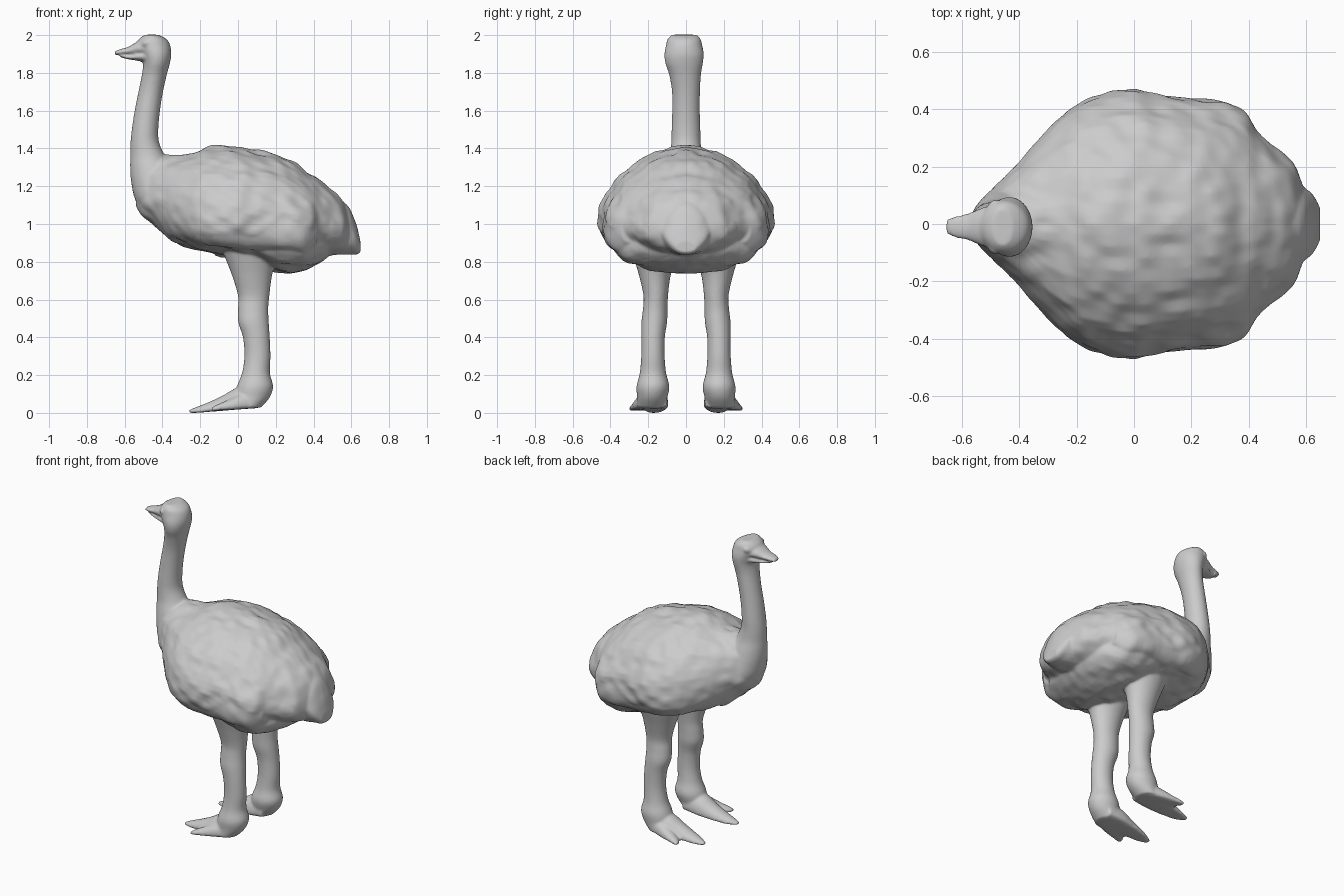
import bpy, bmesh, math
from mathutils import Vector, noise

parts = []


def spline(rows, steps):
    """Catmull-Rom interpolation of section rows."""
    out = []
    for i in range(len(rows) - 1):
        p0, p1, p2 = rows[max(i - 1, 0)], rows[i], rows[i + 1]
        p3 = rows[min(i + 2, len(rows) - 1)]
        for s in range(steps):
            t = s / steps
            out.append([0.5 * (2 * b + (c - a) * t + (2 * a - 5 * b + 4 * c - d) * t * t
                               + (3 * b - a - 3 * c + d) * t ** 3)
                        for a, b, c, d in zip(p0, p1, p2, p3)])
    return out + [list(rows[-1])]


def loft(name, rows, axis, power=(1, 1), lumps=0.0, sides=32, steps=4):
    """Loft ovals. axis 'x': row = x, y, z, ry, rz up, (rz down).
    axis 'z': row = z, x, y, rx, ry. power: upper and lower roundness."""
    bm = bmesh.new()
    rings = []
    for row in spline(rows, steps):
        t, a, b, ra, up = row[:5]
        down = row[5] if len(row) > 5 else up
        ring = []
        for k in range(sides):
            u = 2 * math.pi * k / sides
            c, s = math.cos(u), math.sin(u)
            e = power[0] if s > 0 else power[1]
            p = a + ra * math.copysign(abs(c) ** e, c)
            q = b + (up if s > 0 else down) * math.copysign(abs(s) ** e, s)
            co = Vector((t, p, q)) if axis == 'x' else Vector((p, q, t))
            if lumps:
                key = Vector((co.x * 5, abs(co.y) * 7, co.z * 7))
                n = noise.noise(key) + 0.6 * noise.noise(key * 2.5)
                co += Vector((0, c, s)) * lumps * n
            ring.append(bm.verts.new(co))
        rings.append(ring)
    for r0, r1 in zip(rings, rings[1:]):
        for k in range(sides):
            j = (k + 1) % sides
            bm.faces.new((r0[k], r0[j], r1[j], r1[k]))
    bm.faces.new(rings[0])
    bm.faces.new(rings[-1])
    bmesh.ops.recalc_face_normals(bm, faces=bm.faces)
    mesh = bpy.data.meshes.new(name)
    bm.to_mesh(mesh)
    bm.free()
    ob = bpy.data.objects.new(name, mesh)
    bpy.context.collection.objects.link(ob)
    parts.append(ob)


# Feathered torso
loft("torso", [
    (-0.54, 0, 1.18, 0.05, 0.08, 0.08),
    (-0.50, 0, 1.17, 0.11, 0.15, 0.125),
    (-0.40, 0, 1.13, 0.21, 0.22, 0.17),
    (-0.30, 0, 1.09, 0.33, 0.265, 0.20),
    (-0.20, 0, 1.06, 0.42, 0.33, 0.20),
    (-0.10, 0, 1.04, 0.455, 0.37, 0.195),
    (0.00, 0, 1.03, 0.465, 0.382, 0.205),
    (0.10, 0, 1.02, 0.45, 0.373, 0.20),
    (0.20, 0, 1.01, 0.435, 0.36, 0.20),
    (0.30, 0, 1.00, 0.42, 0.315, 0.19),
    (0.38, 0, 0.99, 0.39, 0.27, 0.17),
    (0.43, 0, 0.99, 0.325, 0.24, 0.15),
    (0.50, 0, 0.98, 0.26, 0.19, 0.12),
    (0.56, 0, 0.97, 0.20, 0.14, 0.09),
    (0.60, 0, 0.96, 0.10, 0.06, 0.05)], 'x', (1.1, 0.82), 0.02, 64, 6)

# Belly plumage behind the legs
loft("belly_plumage", [
    (-0.12, 0, 0.92, 0.22, 0.08), (0.05, 0, 0.90, 0.33, 0.10),
    (0.17, 0, 0.88, 0.37, 0.13), (0.25, 0, 0.875, 0.385, 0.14),
    (0.34, 0, 0.885, 0.37, 0.13), (0.43, 0, 0.90, 0.29, 0.105),
    (0.50, 0, 0.92, 0.15, 0.05)], 'x', (0.85, 1.0), 0.02, 48)

# Drooping tail
loft("tail", [
    (0.40, 0, 1.02, 0.18, 0.20), (0.50, 0, 1.00, 0.17, 0.16),
    (0.58, 0, 0.965, 0.135, 0.13), (0.625, 0, 0.92, 0.105, 0.085),
    (0.648, 0, 0.88, 0.06, 0.035)], 'x', (1.2, 1.1), 0.012)

# Neck and head
loft("neck", [
    (1.02, -0.30, 0, 0.16, 0.19), (1.12, -0.37, 0, 0.17, 0.17),
    (1.22, -0.43, 0, 0.135, 0.13), (1.30, -0.457, 0, 0.114, 0.105),
    (1.36, -0.478, 0, 0.092, 0.086), (1.43, -0.493, 0, 0.076, 0.078),
    (1.50, -0.492, 0, 0.07, 0.076), (1.60, -0.48, 0, 0.067, 0.073),
    (1.70, -0.462, 0, 0.065, 0.074), (1.79, -0.443, -0.005, 0.066, 0.084),
    (1.85, -0.432, -0.01, 0.071, 0.099), (1.90, -0.434, -0.01, 0.081, 0.104),
    (1.95, -0.448, -0.01, 0.088, 0.095), (1.98, -0.452, -0.01, 0.072, 0.087),
    (2.002, -0.457, -0.01, 0.035, 0.065)], 'z')

# Upper and lower bill
loft("upper_bill", [
    (-0.47, -0.01, 1.93, 0.085, 0.045), (-0.53, -0.01, 1.93, 0.066, 0.036),
    (-0.58, -0.01, 1.917, 0.046, 0.021), (-0.625, -0.01, 1.911, 0.037, 0.014),
    (-0.654, -0.01, 1.904, 0.024, 0.010)], 'x')
loft("lower_bill", [
    (-0.47, -0.01, 1.89, 0.08, 0.04), (-0.53, -0.01, 1.885, 0.06, 0.021),
    (-0.58, -0.01, 1.883, 0.04, 0.011), (-0.625, -0.01, 1.891, 0.028, 0.008)], 'x')

for side, tag in ((1, "left"), (-1, "right")):
    # Wing roll along the flank
    loft("wing_" + tag, [
        (-0.22, 0.31 * side, 1.00, 0.07, 0.09), (-0.08, 0.36 * side, 1.00, 0.085, 0.12),
        (0.10, 0.355 * side, 0.99, 0.085, 0.12), (0.25, 0.35 * side, 0.97, 0.085, 0.115),
        (0.35, 0.335 * side, 0.95, 0.08, 0.10), (0.42, 0.30 * side, 0.955, 0.045, 0.06)], 'x', (1, 1), 0.012)
    # Rump feather tufts beside the tail
    loft("rump_tuft_" + tag, [
        (0.40, 0.20 * side, 0.99, 0.10, 0.10), (0.49, 0.19 * side, 0.98, 0.08, 0.075),
        (0.555, 0.185 * side, 0.965, 0.03, 0.035)], 'x')
    # Leg from thigh to ankle
    loft("leg_" + tag, [
        (0.90, 0.07, 0.17 * side, 0.17, 0.13), (0.80, 0.07, 0.165 * side, 0.13, 0.105),
        (0.72, 0.075, 0.165 * side, 0.104, 0.082), (0.62, 0.083, 0.16 * side, 0.083, 0.065),
        (0.55, 0.08, 0.163 * side, 0.08, 0.065), (0.48, 0.082, 0.168 * side, 0.081, 0.068),
        (0.40, 0.097, 0.174 * side, 0.071, 0.062), (0.30, 0.103, 0.175 * side, 0.069, 0.062),
        (0.21, 0.095, 0.175 * side, 0.074, 0.07), (0.14, 0.09, 0.175 * side, 0.096, 0.087),
        (0.08, 0.075, 0.179 * side, 0.092, 0.08), (0.028, 0.045, 0.185 * side, 0.075, 0.075)], 'z')
    # Long main toe, short outer toe and the sole joining them
    loft("main_toe_" + tag, [
        (0.10, 0.175 * side, 0.06, 0.075, 0.08, 0.035), (0.0, 0.172 * side, 0.045, 0.078, 0.09, 0.027),
        (-0.08, 0.168 * side, 0.03, 0.064, 0.062, 0.019), (-0.15, 0.168 * side, 0.018, 0.052, 0.041, 0.012),
        (-0.21, 0.17 * side, 0.01, 0.037, 0.025, 0.009), (-0.257, 0.175 * side, 0.007, 0.016, 0.009, 0.007)],
        'x', (1, 0.6))
    loft("outer_toe_" + tag, [
        (0.07, 0.20 * side, 0.05, 0.055, 0.07, 0.027), (0.0, 0.222 * side, 0.04, 0.055, 0.055, 0.022),
        (-0.06, 0.245 * side, 0.03, 0.045, 0.036, 0.015), (-0.11, 0.268 * side, 0.024, 0.032, 0.02, 0.011),
        (-0.14, 0.285 * side, 0.02, 0.016, 0.009, 0.009)], 'x', (1, 0.6))
    loft("sole_" + tag, [
        (0.09, 0.18 * side, 0.04, 0.06, 0.03, 0.015), (0.0, 0.19 * side, 0.032, 0.075, 0.04, 0.014),
        (-0.07, 0.205 * side, 0.025, 0.07, 0.025, 0.011), (-0.12, 0.21 * side, 0.02, 0.045, 0.012, 0.008)],
        'x', (0.8, 0.6))
    # Eyeball
    loft("eye_" + tag, [
        (-0.515, -0.01 + 0.06 * side, 1.952, 0.008, 0.007),
        (-0.49, -0.01 + 0.075 * side, 1.957, 0.02, 0.018),
        (-0.465, -0.01 + 0.08 * side, 1.957, 0.008, 0.007)], 'x', sides=16)

# Fuse all parts into one continuous skin
bpy.ops.object.select_all(action='DESELECT')
for ob in parts:
    ob.select_set(True)
bpy.context.view_layer.objects.active = parts[0]
bpy.ops.object.join()
bird = bpy.context.object
bird.name = "bird_skin"
remesh = bird.modifiers.new("fuse", 'REMESH')
remesh.mode = 'VOXEL'
remesh.voxel_size = 0.008
remesh.use_smooth_shade = True
relax = bird.modifiers.new("relax", 'SMOOTH')
relax.factor = 0.5
relax.iterations = 4
